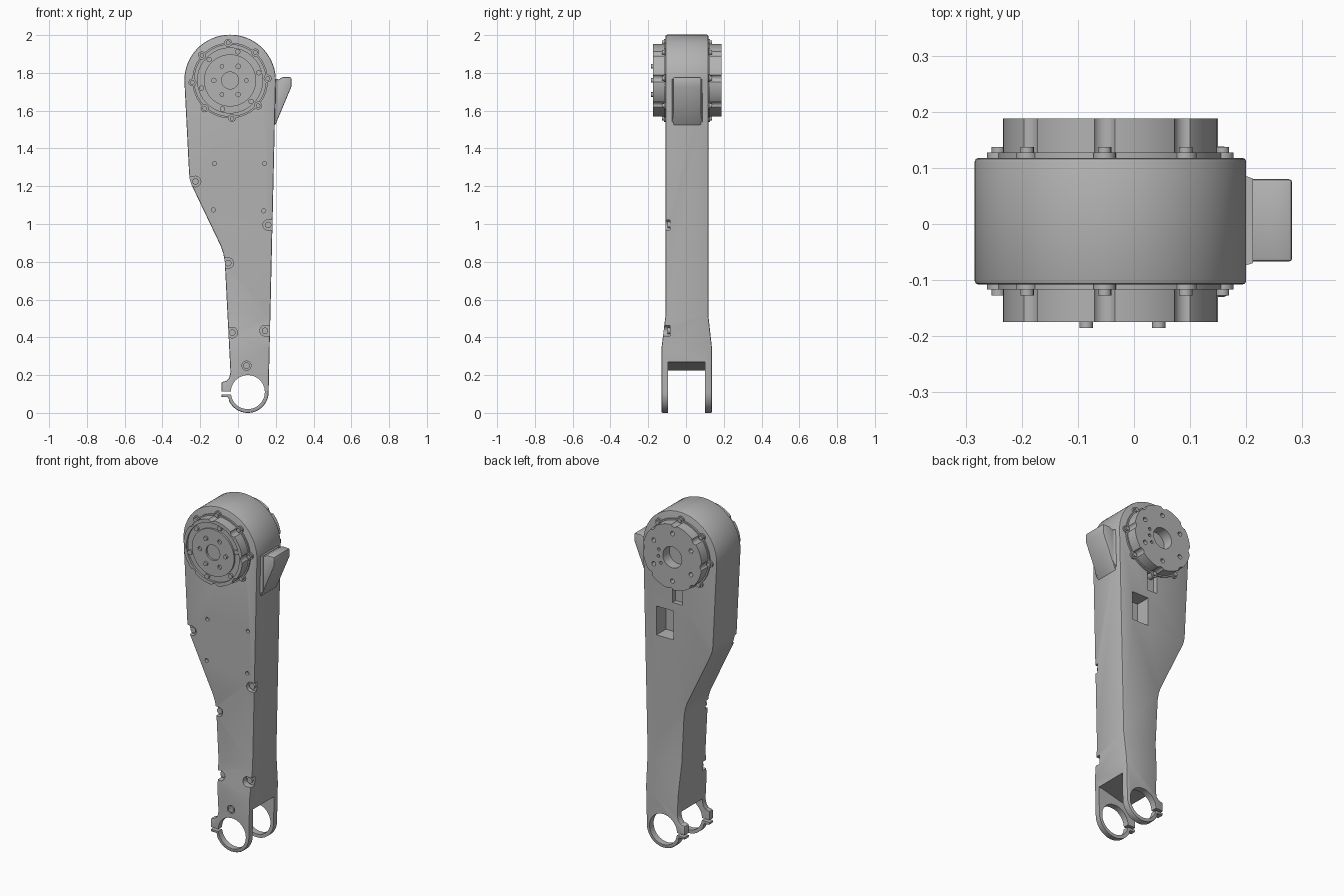
import bpy, bmesh
from math import sin, cos, radians
from mathutils import Vector

cube = bpy.data.objects.get("Cube")
if cube:
    bpy.data.objects.remove(cube)

grey = bpy.data.materials.new("machined_grey")
grey.use_nodes = True
tone = (0.45, 0.45, 0.45, 1)
grey.diffuse_color = tone
grey.node_tree.nodes["Principled BSDF"].inputs["Base Color"].default_value = tone

HUB = (-0.042, 1.76)
EYE = (0.052, 0.11)


def polar(center, r, deg):
    return center[0] + r * cos(radians(deg)), center[1] + r * sin(radians(deg))


def arc(center, r, a0, a1, n):
    return [polar(center, r, a0 + (a1 - a0) * i / n) for i in range(n + 1)]


def prism(name, pts, y0, y1, cuts=()):
    """Extrude an xz outline along y, optionally sliced at some heights."""
    bm = bmesh.new()
    face = bm.faces.new([bm.verts.new((x, y0, z)) for x, z in pts])
    ext = bmesh.ops.extrude_face_region(bm, geom=[face])["geom"]
    for v in ext:
        if isinstance(v, bmesh.types.BMVert):
            v.co.y = y1
    for z in cuts:
        bmesh.ops.bisect_plane(bm, geom=bm.verts[:] + bm.edges[:] + bm.faces[:],
                               plane_co=(0, 0, z), plane_no=(0, 0, 1))
    bmesh.ops.recalc_face_normals(bm, faces=bm.faces[:])
    me = bpy.data.meshes.new(name)
    bm.to_mesh(me)
    bm.free()
    me.materials.append(grey)
    ob = bpy.data.objects.new(name, me)
    bpy.context.collection.objects.link(ob)
    return ob


def cyl(name, c, r, y0, y1, n=24):
    return prism(name, arc(c, r, 0, 360 - 360 / n, n - 1), y0, y1)


def box(name, x0, x1, z0, z1, y0, y1):
    return prism(name, [(x0, z0), (x1, z0), (x1, z1), (x0, z1)], y0, y1)


def finish(ob, cutters=(), bevel=0.0):
    """Bevel the edges, subtract the cutters, bake and smooth."""
    if bevel:
        m = ob.modifiers.new("bevel", "BEVEL")
        m.width, m.segments = bevel, 2
        m.limit_method, m.angle_limit = "ANGLE", radians(50)
    for c in cutters:
        m = ob.modifiers.new("cut", "BOOLEAN")
        m.object, m.operation, m.solver = c, "DIFFERENCE", "EXACT"
        c.hide_render = True
    bpy.context.view_layer.update()
    dg = bpy.context.evaluated_depsgraph_get()
    me = bpy.data.meshes.new_from_object(ob.evaluated_get(dg))
    ob.modifiers.clear()
    ob.data = me
    for c in cutters:
        bpy.data.objects.remove(c)
    bpy.ops.object.select_all(action="DESELECT")
    ob.select_set(True)
    bpy.context.view_layer.objects.active = ob
    bpy.ops.object.shade_smooth_by_angle(angle=radians(30))
    return ob


# Arm housing: round head, tapering leg, clamp ear and round foot
outline = arc(HUB, 0.242, 0, 180, 48)
outline += [(-0.259, 1.27), (-0.255, 1.235), (-0.245, 1.205), (-0.092, 0.885),
            (-0.078, 0.845), (-0.07, 0.8), (-0.04, 0.215), (-0.047, 0.185),
            (-0.06, 0.17), (-0.088, 0.163), (-0.088, 0.083), (-0.05, 0.083)]
outline += arc(EYE, 0.11, 205, 360, 28)
FLARE_TOP, FLARE_LOW = 0.52, 0.34
housing = prism("arm_housing", outline, -0.108, 0.118, (FLARE_TOP, FLARE_LOW))
for v in housing.data.vertices:
    if v.co.z < FLARE_TOP - 0.01:
        v.co.y += 0.02 if v.co.y > 0 else -0.022

# Fork gap, eye bore and clamp slot
cutters = [prism("fork_gap", [(-0.3, -0.1), (0.3, -0.1), (0.3, 0.27),
                              (0.15, 0.27), (-0.03, 0.225), (-0.3, 0.225)], -0.095, 0.1),
           cyl("eye_bore", EYE, 0.09, -0.3, 0.3, 48),
           box("clamp_slot", -0.2, 0.0, 0.098, 0.112, -0.3, 0.3)]

# Bolt recesses along the edges of the cover
bolts = [(-0.225, 1.225), (0.16, 0.995), (-0.052, 0.793), (-0.03, 0.425), (0.143, 0.435)]
for i, (x, z) in enumerate(bolts):
    cutters.append(cyl("bolt_recess", (x, z), 0.028, -0.3, -0.085))
    side = 0.06 if x > 0.05 else -0.06
    cutters.append(box("recess_mouth", min(x, x + side), max(x, x + side),
                       z - 0.027, z + 0.027, -0.3, -0.0855))
cutters.append(cyl("foot_bolt_recess", (0.045, 0.25), 0.024, -0.3, -0.122))
for p in [(-0.125, 1.32), (0.14, 1.32), (-0.13, 1.075), (0.136, 1.07)]:
    cutters.append(cyl("cover_hole", p, 0.011, -0.3, -0.09, 16))

# Rear window and cable notch
cutters += [box("rear_window", 0.0, 0.11, 1.235, 1.405, 0.03, 0.3),
            box("cable_notch", -0.06, 0.005, 1.455, 1.6, 0.09, 0.3)]

# Oval slot in the side wall
slot = cyl("side_slot", (0, 0), 0.018, -0.05, 0.05)
for v in slot.data.vertices:
    x, y, z = v.co
    v.co = Vector((-0.03 + y * 0.8, 0.01 + x + (0.02 if x > 0 else -0.02), 0.29 + z))
cutters.append(slot)
finish(housing, cutters, 0.007)

for p in bolts + [(0.045, 0.25)]:
    low = p[1] < 0.3
    socket = cyl("socket", p, 0.008, -0.3, -0.105 if not low else -0.129, 6)
    finish(cyl("cover_bolt", p, 0.017, -0.08 if not low else -0.1,
               -0.098 if not low else -0.13), [socket])

# Stop block on the side of the head, with a flared root
block = prism("stop_block", [(0.17, 1.765), (0.215, 1.765), (0.235, 1.777), (0.282, 1.777),
                             (0.282, 1.725), (0.2, 1.53), (0.17, 1.5)], -0.067, 0.08)
finish(block, bevel=0.006)
root = prism("stop_root", [(0.18, 1.765), (0.212, 1.768), (0.212, 1.565), (0.18, 1.52)],
             -0.08, 0.093)
for v in root.data.vertices:
    if v.co.x > 0.2:
        v.co.y *= 0.87
finish(root)

# Actuator halves: flange, notched drum and flange bolts on both faces
BOLT_ANGLES = [3 + 45 * k for k in range(8)]
HEX = [60 * k for k in range(6)]
for label, s, base, face in (("front", -1, 0.105, 0.175), ("rear", 1, 0.115, 0.188)):
    def span(a, b):
        return sorted((s * a, s * b))
    lip = base + 0.012
    finish(cyl(label + "_flange", HUB, 0.2, *span(base - 0.02, lip), 64))
    cuts = [cyl("notch", polar(HUB, 0.203, a), 0.022, *span(lip, 0.3)) for a in BOLT_ANGLES]
    if s < 0:
        cuts.append(cyl("face_recess", HUB, 0.172, *span(face - 0.012, 0.3), 64))
    else:
        cuts.append(cyl("centre_bore", HUB, 0.062, *span(0.12, 0.3), 48))
        cuts += [cyl("hole", polar(HUB, 0.14, a + 30), 0.013, *span(face - 0.03, 0.3), 16)
                 for a in HEX]
        cuts += [cyl("small_hole", polar(HUB, 0.092, a), 0.009, *span(face - 0.03, 0.3), 12)
                 for a in (-35, -10, 15)]
    finish(cyl(label + "_drum", HUB, 0.192, *span(base, face), 96), cuts)
    for a in BOLT_ANGLES:
        p = polar(HUB, 0.2, a)
        finish(cyl(label + "_flange_lug", p, 0.02, *span(base - 0.02, lip)))
        finish(cyl(label + "_flange_bolt", p, 0.012, *span(base, lip + 0.01), 16))

# Output disc with bore, hole circle and three locating pins
cuts = [cyl("output_bore", HUB, 0.045, -0.3, -0.13, 40)]
cuts += [cyl("output_hole", polar(HUB, 0.086, a), 0.012, -0.3, -0.15, 16) for a in HEX]
finish(cyl("output_disc", HUB, 0.138, -0.174, -0.125, 64), cuts)
for a in (0, 120, 240):
    finish(cyl("locating_pin", polar(HUB, 0.086, a), 0.012, -0.185, -0.15, 16))
for a in HEX:
    finish(cyl("face_bolt", polar(HUB, 0.157, a + 15), 0.014, -0.174, -0.15, 16))
